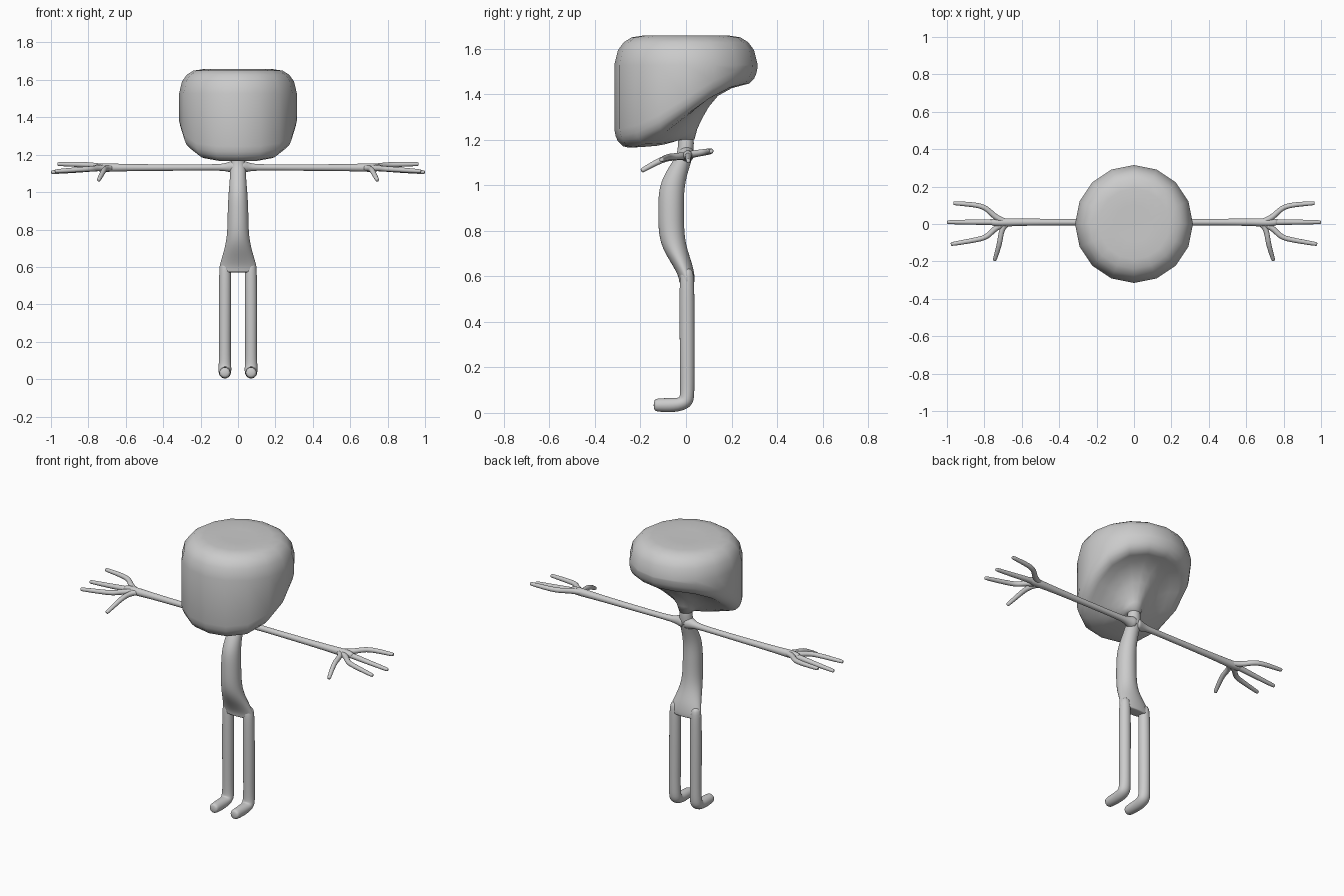
import bpy, bmesh, math
from mathutils import Vector

cube = bpy.data.objects.get("Cube")
if cube:
    bpy.data.objects.remove(cube, do_unlink=True)

grey = bpy.data.materials.new("plain_grey")
grey.use_nodes = True
color = (0.6, 0.6, 0.6, 1)
grey.diffuse_color = color
grey.node_tree.nodes["Principled BSDF"].inputs["Base Color"].default_value = color


def skin_rings(name, rings, subdivide=True):
    """Bridge a list of closed rings into a smooth capped object."""
    bm = bmesh.new()
    loops = [[bm.verts.new(p) for p in ring] for ring in rings]
    count = len(loops[0])
    for a, b in zip(loops, loops[1:]):
        for i in range(count):
            j = (i + 1) % count
            bm.faces.new((a[i], a[j], b[j], b[i]))
    bm.faces.new(loops[0][::-1])
    bm.faces.new(loops[-1])
    bmesh.ops.recalc_face_normals(bm, faces=bm.faces)
    for face in bm.faces:
        face.smooth = True
    mesh = bpy.data.meshes.new(name)
    bm.to_mesh(mesh)
    bm.free()
    mesh.materials.append(grey)
    obj = bpy.data.objects.new(name, mesh)
    bpy.context.collection.objects.link(obj)
    if subdivide:
        mod = obj.modifiers.new("smooth", 'SUBSURF')
        mod.levels = mod.render_levels = 2
    return obj


def tube(name, path, radii, sides=10):
    """Round limb along a path, one radius per point."""
    pts = [Vector(p) for p in path]
    rings, u = [], Vector((0.31, 0.52, 0.8))
    for k, p in enumerate(pts):
        t = (pts[min(k + 1, len(pts) - 1)] - pts[max(k - 1, 0)]).normalized()
        u = (u - t * u.dot(t)).normalized()
        v = t.cross(u)
        r = radii[k] * 1.06
        rings.append([p + (u * math.cos(a) + v * math.sin(a)) * r
                      for a in (math.tau * i / sides for i in range(sides))])
    return skin_rings(name, rings)


# Head: round top, front hanging lower than the back, drawn in to the neck
R, TOP, NECK, SIDES = 0.315, 1.657, 1.2, 16


def rim(y):
    s = (y / R + 1) / 2
    return 1.165 + 0.275 * s * s * (3 - 2 * s)


def head_ring(r, height):
    ring = []
    for i in range(SIDES):
        a = math.tau * i / SIDES
        ring.append((r * math.cos(a), r * math.sin(a), height(R * math.sin(a))))
    return ring


crown = [(0.3, 0.002), (0.6, 0), (0.76, 0.008), (0.87, 0.03), (0.95, 0.065), (1, 0.13)]
jaw = [(1, 0.08), (0.98, 0.05), (0.95, 0.028), (0.88, 0.006), (0.8, 0)]
under = [(0.2, 0.06), (0.14, 0.2), (0.1, 0.4), (0.07, 0.62), (0.05, 0.8), (0.037, 1)]
head = [head_ring(R * k, lambda y: TOP - d) for k, d in crown]
head += [head_ring(R * k, lambda y: rim(y) + d) for k, d in jaw]
head += [head_ring(r, lambda y: rim(y) + (NECK - rim(y)) * f) for r, f in under]
skin_rings("head", head, subdivide=False)

# Torso: height, centre y, half width, half depth
torso = [(1.23, 0, 0.035, 0.035), (1.17, 0, 0.036, 0.034), (1.13, -0.005, 0.042, 0.036),
         (1.08, -0.03, 0.042, 0.045), (1.0, -0.064, 0.05, 0.055), (0.9, -0.066, 0.055, 0.056),
         (0.78, -0.065, 0.056, 0.056), (0.71, -0.045, 0.068, 0.052),
         (0.65, -0.015, 0.085, 0.044), (0.6, 0.003, 0.1, 0.035), (0.575, 0.004, 0.1, 0.034),
         (0.57, 0.004, 0.095, 0.03)]
skin_rings("torso", [[(w * 1.04 * math.cos(a), y + d * 1.04 * math.sin(a), z)
                      for a in (math.tau * i / 14 for i in range(14))]
                     for z, y, w, d in torso])

# Limbs and fingers, mirrored to both sides
fingers = {
    "back_finger": [(0.67, 0.01, 1.132), (0.74, 0.03, 1.137), (0.785, 0.085, 1.145),
                    (0.84, 0.103, 1.148), (0.96, 0.111, 1.15), (0.966, 0.111, 1.15)],
    "middle_finger": [(0.67, 0.01, 1.13), (0.76, 0.01, 1.128), (0.85, 0.01, 1.118),
                      (0.99, 0.01, 1.107), (1.0, 0.01, 1.106)],
    "front_finger": [(0.67, 0.005, 1.13), (0.74, -0.015, 1.128), (0.78, -0.068, 1.125),
                     (0.83, -0.083, 1.122), (0.972, -0.107, 1.112), (0.98, -0.108, 1.111)],
    "thumb": [(0.66, 0.012, 1.13), (0.7, -0.01, 1.128), (0.713, -0.06, 1.122),
              (0.718, -0.105, 1.115), (0.744, -0.19, 1.066), (0.747, -0.196, 1.063)],
}
for side, s in (("left", 1), ("right", -1)):
    def flip(path):
        return [(s * x, y, z) for x, y, z in path]

    tube(side + "_leg", flip([(0.068, 0.004, 0.64), (0.069, 0.004, 0.57), (0.07, 0.005, 0.3),
                              (0.07, 0.006, 0.1), (0.07, 0.004, 0.05), (0.07, -0.03, 0.034),
                              (0.07, -0.12, 0.034), (0.07, -0.143, 0.035)]),
         [0.028, 0.033, 0.033, 0.031, 0.036, 0.033, 0.03, 0.026])
    tube(side + "_arm", flip([(0, 0, 1.135), (0.035, 0.002, 1.135), (0.065, 0.006, 1.133),
                              (0.11, 0.009, 1.132), (0.35, 0.01, 1.131), (0.62, 0.01, 1.131),
                              (0.7, 0.008, 1.131), (0.75, 0.008, 1.131), (0.77, 0.01, 1.13)]),
         [0.042, 0.032, 0.021, 0.016, 0.017, 0.019, 0.024, 0.02, 0.012])
    for finger, path in fingers.items():
        tube(side + "_" + finger, flip(path),
             [0.016] * 2 + [0.014] * (len(path) - 4) + [0.011, 0.009])
